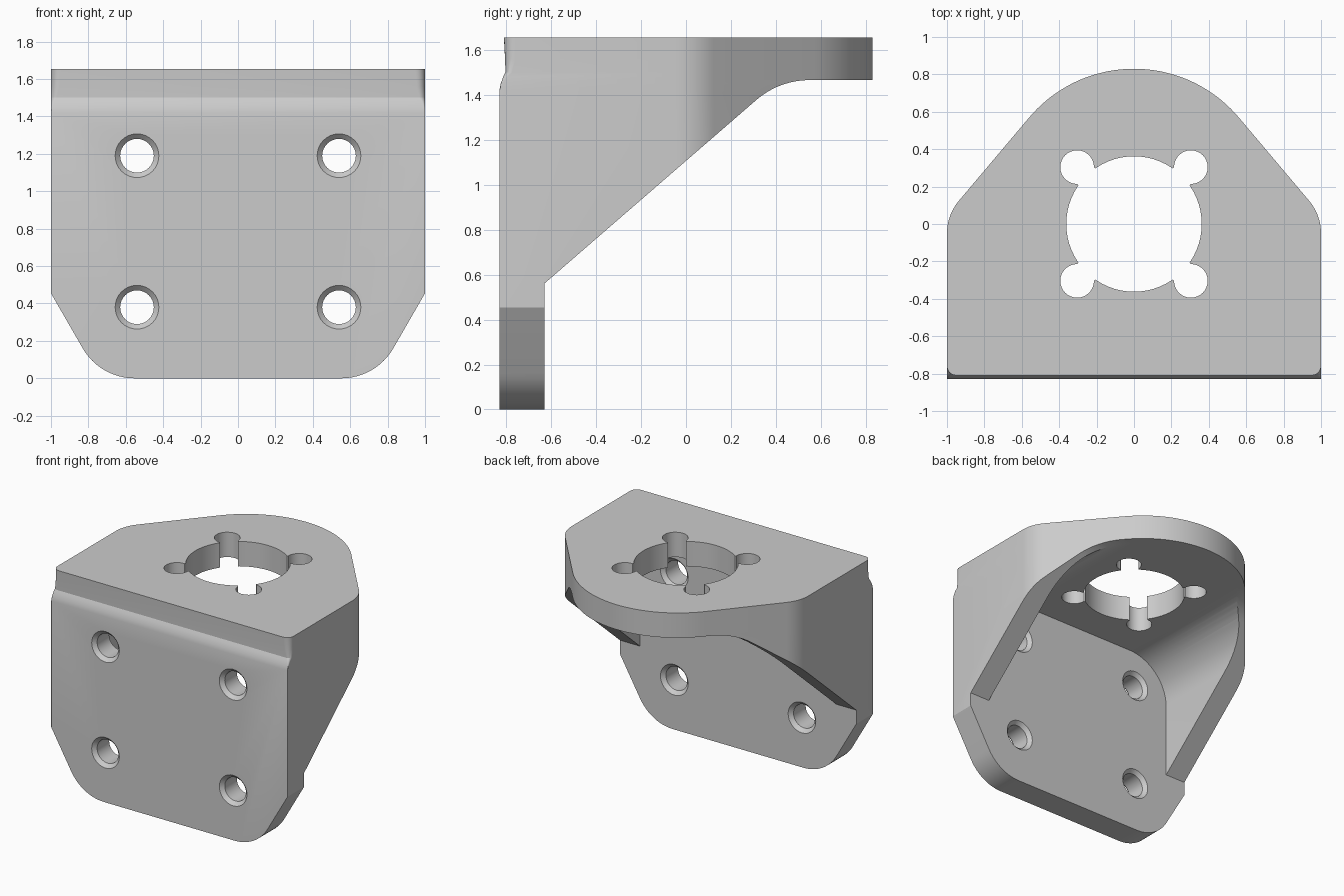
import bpy, bmesh, math
from mathutils import Matrix, Vector

cube = bpy.data.objects.get("Cube")
if cube:
    bpy.data.objects.remove(cube, do_unlink=True)

grey = bpy.data.materials.new("satin grey")
grey.use_nodes = True
GREY = (0.6, 0.6, 0.6, 1)
grey.diffuse_color = GREY
grey.node_tree.nodes["Principled BSDF"].inputs["Base Color"].default_value = GREY

TOP, FRONT, WALL, PLATE = 1.655, -0.83, -0.63, 1.465


def arc(cx, cy, r, start, end, n):
    """Points on an arc, angles in degrees."""
    angles = [math.radians(start + (end - start) * i / n) for i in range(n + 1)]
    return [(cx + r * math.cos(a), cy + r * math.sin(a)) for a in angles]


def mirrored(half):
    """Close a right-hand outline with its mirror image in x."""
    return half + [(-x, y) for x, y in reversed(half)]


def loft(name, rings):
    """Solid skinned through rings of equal point count."""
    bm = bmesh.new()
    loops = [[bm.verts.new(p) for p in ring] for ring in rings]
    for a, b in zip(loops, loops[1:]):
        for i in range(len(a)):
            j = (i + 1) % len(a)
            bm.faces.new((a[i], a[j], b[j], b[i]))
    bm.faces.new(loops[0])
    bm.faces.new(loops[-1])
    bmesh.ops.recalc_face_normals(bm, faces=bm.faces)
    mesh = bpy.data.meshes.new(name)
    bm.to_mesh(mesh)
    bm.free()
    obj = bpy.data.objects.new(name, mesh)
    bpy.context.collection.objects.link(obj)
    mesh.materials.append(grey)
    return obj


def along(axis, points, position):
    """Place a 2D outline in the plane across the axis."""
    place = {"x": lambda u, v: (position, u, v),
             "y": lambda u, v: (u, position, v),
             "z": lambda u, v: (u, v, position)}[axis]
    return [place(u, v) for u, v in points]


def prism(name, axis, points, low, high):
    return loft(name, [along(axis, points, low), along(axis, points, high)])


def carve(target, tool, operation="DIFFERENCE"):
    """Apply a boolean, then throw the tool away."""
    tool.hide_render = True
    mod = target.modifiers.new("carve", "BOOLEAN")
    mod.operation, mod.solver, mod.object = operation, "EXACT", tool
    bpy.context.view_layer.objects.active = target
    bpy.ops.object.modifier_apply(modifier=mod.name)
    bpy.data.objects.remove(tool, do_unlink=True)


# Body: rounded plan, with the front lip stepping back near the top
def plan(front, corner, z):
    half = arc(1 - corner, front + corner, corner, -90, 0, 6)
    half += arc(0.73, -0.05, 0.27, 0, 40.2, 10)
    half += arc(0, 0.097, 0.733, 40.2, 89, 20)
    return along("z", mirrored(half), z)


bracket = loft("mounting_bracket", [
    plan(FRONT, 0.002, 0),
    plan(FRONT, 0.002, 1.42),
    plan(-0.824, 0.006, 1.45),
    plan(-0.813, 0.016, 1.48),
    plan(-0.803, 0.030, 1.50),
    plan(-0.805, 0.045, 1.56),
    plan(-0.810, 0.052, TOP)])

# Front outline: tapered and rounded lower corners
front_half = arc(0.553, 0.32, 0.32, -90, -30, 12) + [(1.1, 0.628), (1.1, 2)]
carve(bracket, prism("front_outline", "y", mirrored(front_half), -1, 1), "INTERSECT")

# Side outline: sloped gusset edge blending into the top plate
tilt = 40.9
radius = 0.36
corner_y = WALL + (PLATE - 0.56) / math.tan(math.radians(tilt))
blend_y = corner_y + radius * math.tan(math.radians(tilt / 2))
side = [(-1, -0.1), (WALL, -0.1), (WALL, 0.56)]
side += arc(blend_y, PLATE - radius, radius, 90 + tilt, 90, 12)
side += [(1, PLATE), (1, 2), (-1, 2)]
carve(bracket, prism("side_outline", "x", side, -1.2, 1.2), "INTERSECT")

# Cavity between the side walls with filleted upper corners
cavity_half = [(0.83, -0.2)] + arc(0.49, PLATE - 0.34, 0.34, 0, 90, 14)
carve(bracket, prism("cavity", "y", mirrored(cavity_half), WALL, 1.2))

# Centre opening with four corner reliefs joined by short necks
carve(bracket, prism("centre_opening", "z", arc(0, 0, 0.362, 0, 354.375, 63), 1.2, 2))
for turn in (45, 135, 225, 315):
    rot = Matrix.Rotation(math.radians(turn), 2)
    neck = [rot @ Vector(p) for p in ((0.2, -0.064), (0.42, -0.064), (0.42, 0.064), (0.2, 0.064))]
    carve(bracket, prism("relief_neck", "z", neck, 1.2, 2))
    x, y = rot @ Vector((0.43, 0))
    carve(bracket, prism("corner_relief", "z", arc(x, y, 0.09, 0, 348.75, 31), 1.2, 2))

# Screw holes chamfered on both faces of the wall
for x in (-0.54, 0.54):
    for z in (0.38, 1.19):
        steps = ((FRONT - 0.02, 0.137), (FRONT + 0.027, 0.09),
                 (WALL - 0.027, 0.09), (WALL + 0.02, 0.137))
        carve(bracket, loft("screw_hole", [
            along("y", arc(x, z, r, 0, 348.75, 31), y) for y, r in steps]))

# Smooth the curved faces, keep the machined edges crisp
bpy.ops.object.select_all(action="DESELECT")
bracket.select_set(True)
bpy.context.view_layer.objects.active = bracket
bpy.ops.object.shade_smooth_by_angle(angle=math.radians(25))
